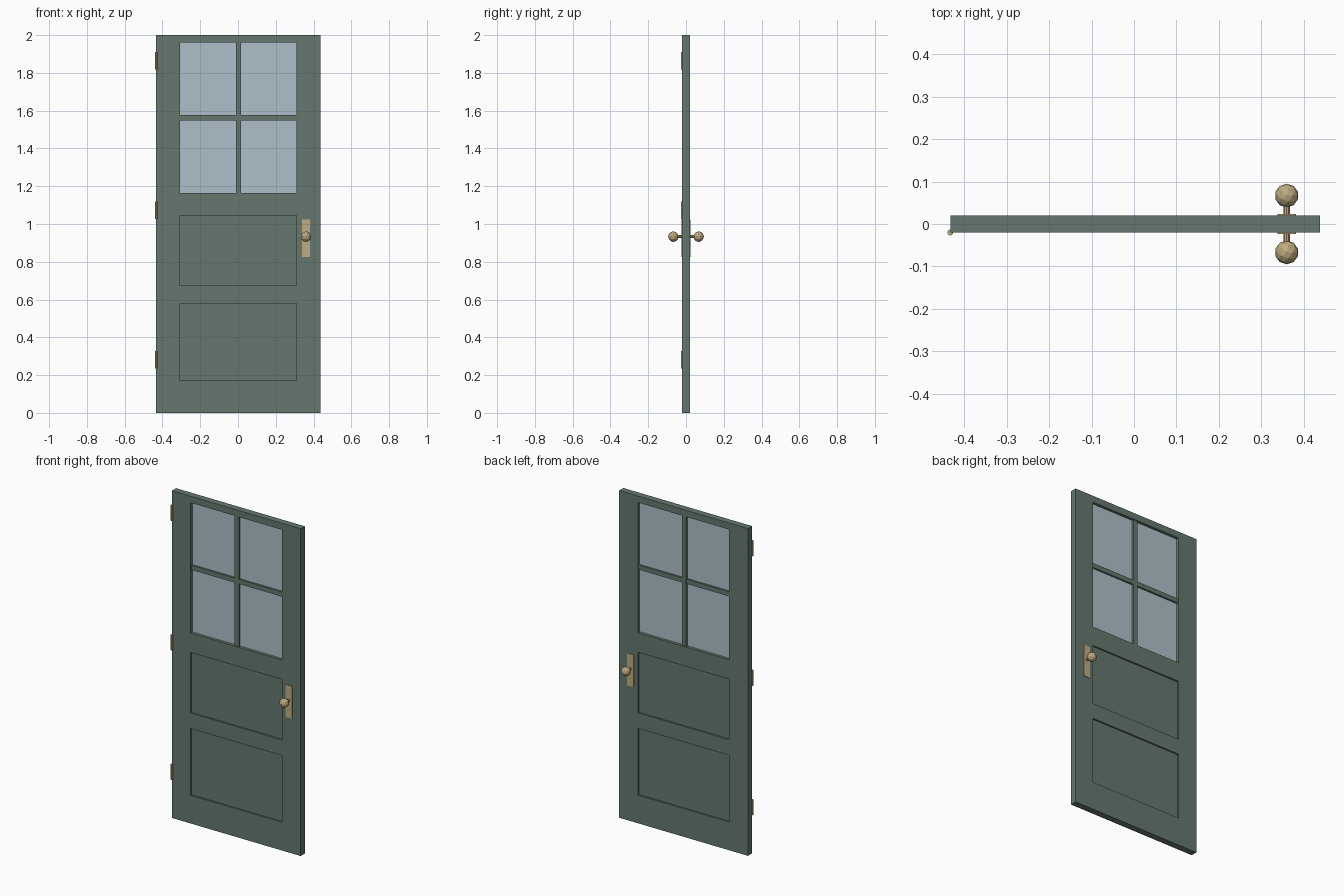
import bpy
import bmesh
from math import pi
from mathutils import Matrix

old = bpy.data.objects.get("Cube")
if old:
    bpy.data.objects.remove(old)


def material(name, rgb):
    m = bpy.data.materials.new(name)
    m.use_nodes = True
    m.diffuse_color = (*rgb, 1)
    m.node_tree.nodes["Principled BSDF"].inputs["Base Color"].default_value = (*rgb, 1)
    return m


GREEN = material("green paint", (0.13, 0.19, 0.16))
GLASS = material("pale glass", (0.42, 0.53, 0.59))
BRASS = material("brass", (0.52, 0.41, 0.22))


def make(name, bm, mat):
    mesh = bpy.data.meshes.new(name)
    bm.to_mesh(mesh)
    bm.free()
    mesh.materials.append(mat)
    obj = bpy.data.objects.new(name, mesh)
    bpy.context.collection.objects.link(obj)
    return obj


def box(name, x0, x1, z0, z1, half, mat, y=0):
    bm = bmesh.new()
    size = Matrix.Diagonal((x1 - x0, 2 * half, z1 - z0, 1))
    place = Matrix.Translation(((x0 + x1) / 2, y, (z0 + z1) / 2))
    bmesh.ops.create_cube(bm, size=1, matrix=place @ size)
    return make(name, bm, mat)


def cylinder(name, radius, depth, matrix, mat, sides):
    bm = bmesh.new()
    bmesh.ops.create_cone(bm, cap_ends=True, segments=sides, radius1=radius,
                          radius2=radius, depth=depth, matrix=matrix)
    return make(name, bm, mat)


LEFT, RIGHT, MID = -0.306, 0.311, 0.0025   # opening sides and door centre
HALF = 0.02                                # half the door thickness
LOWER, UPPER, WINDOW = (0.172, 0.58), (0.675, 1.045), (1.164, 1.96)

# Door frame: a sheet with three openings, thickened
xs = [-0.433, LEFT, RIGHT, 0.438]
zs = [0, *LOWER, *UPPER, *WINDOW, 2]
bm = bmesh.new()
grid = [[bm.verts.new((x, 0, z)) for x in xs] for z in zs]
for j in range(len(zs) - 1):
    for i in range(len(xs) - 1):
        if i == 1 and j % 2:
            continue
        bm.faces.new((grid[j][i], grid[j][i + 1], grid[j + 1][i + 1], grid[j + 1][i]))
frame = make("door_frame", bm, GREEN)
solid = frame.modifiers.new("thickness", "SOLIDIFY")
solid.thickness = 2 * HALF
solid.offset = 0

# Recessed panels and glass
box("lower_panel", LEFT, RIGHT, *LOWER, 0.01, GREEN)
box("upper_panel", LEFT, RIGHT, *UPPER, 0.01, GREEN)
box("window_glass", LEFT, RIGHT, *WINDOW, 0.003, GLASS)

# Glazing bars
box("vertical_bar", MID - 0.014, MID + 0.014, *WINDOW, 0.015, GREEN)
box("horizontal_bar", LEFT, RIGHT, 1.548, 1.576, 0.014, GREEN)

# Hinge barrels on the front edge
for name, z in (("lower", 0.282), ("middle", 1.073), ("upper", 1.865)):
    cylinder(name + "_hinge", 0.007, 0.093, Matrix.Translation((-0.433, -HALF, z)), BRASS, 10)

# Plate, spindle and faceted knob on each face
for side, s in (("front", -1), ("back", 1)):
    box(side + "_plate", 0.338, 0.382, 0.825, 1.023, 0.002, BRASS, s * (HALF + 0.002))
    turn = Matrix.Rotation(pi / 2, 4, "X")
    cylinder(side + "_spindle", 0.008, 0.04,
             Matrix.Translation((0.36, s * 0.042, 0.933)) @ turn, BRASS, 10)
    bm = bmesh.new()
    bmesh.ops.create_icosphere(bm, subdivisions=2, radius=0.028,
                               matrix=Matrix.Translation((0.36, s * 0.067, 0.933)))
    make(side + "_knob", bm, BRASS)
